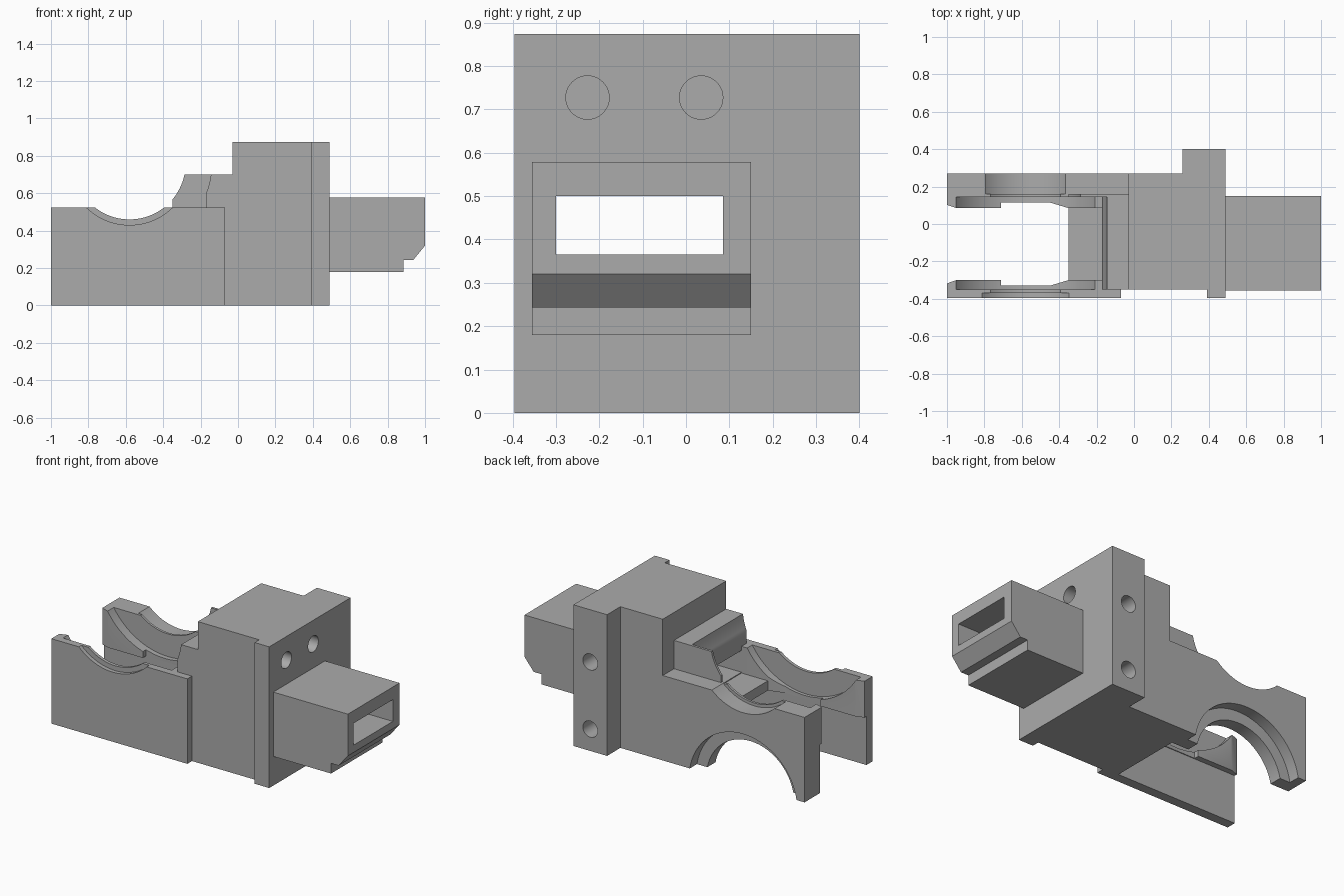
import bpy, bmesh, math
from mathutils import Vector

if "Cube" in bpy.data.objects:
    bpy.data.objects.remove(bpy.data.objects["Cube"])

grey = bpy.data.materials.new("plain grey")
grey.diffuse_color = (0.41, 0.41, 0.41, 1)
grey.use_nodes = True
grey.node_tree.nodes["Principled BSDF"].inputs["Base Color"].default_value = grey.diffuse_color
WHEEL = (-0.58, 0.76)    # axis of the round recess (x, z)
ARCH = (-0.58, -0.06)    # axis of the lower arch (x, z)


def prism(name, pts, a, b, axis="y"):
    """Extrude an outline from a to b along an axis."""
    place = {"x": lambda p, t: (t, p[0], p[1]),
             "y": lambda p, t: (p[0], t, p[1]),
             "z": lambda p, t: (p[0], p[1], t)}[axis]
    bm = bmesh.new()
    lo = [bm.verts.new(place(p, a)) for p in pts]
    hi = [bm.verts.new(place(p, b)) for p in pts]
    bm.faces.new(lo)
    bm.faces.new(hi[::-1])
    for i in range(len(pts)):
        j = (i + 1) % len(pts)
        bm.faces.new((lo[i], hi[i], hi[j], lo[j]))
    bmesh.ops.recalc_face_normals(bm, faces=bm.faces)
    me = bpy.data.meshes.new(name)
    bm.to_mesh(me)
    bm.free()
    me.materials.append(grey)
    ob = bpy.data.objects.new(name, me)
    bpy.context.collection.objects.link(ob)
    return ob


def box(name, x, y, z):
    return prism(name, [(x[0], z[0]), (x[1], z[0]), (x[1], z[1]), (x[0], z[1])], *y)


def rod(c, r, a, b, axis="y", n=96):
    pts = [(c[0] + r * math.cos(2 * math.pi * i / n),
            c[1] + r * math.sin(2 * math.pi * i / n)) for i in range(n)]
    return prism("cutter", pts, a, b, axis)


def cut(ob, *cutters):
    """Subtract cutters, then remove them."""
    bpy.context.view_layer.objects.active = ob
    for c in cutters:
        m = ob.modifiers.new("cut", "BOOLEAN")
        m.operation, m.solver, m.object = "DIFFERENCE", "EXACT", c
        bpy.ops.object.modifier_apply(modifier=m.name)
        bpy.data.objects.remove(c)


def recess():
    return rod(WHEEL, 0.44, -0.36, 0.145)


def slot():
    return box("cutter", (-0.5, 1.2), (-0.30, 0.085), (0.365, 0.50))


# Main block with recess, through slot and two face holes
body = prism("body", [(-0.17, 0), (0.49, 0), (0.49, 0.873), (-0.03, 0.873),
                      (-0.03, 0.7), (-0.17, 0.7)], -0.35, 0.16)
cut(body, recess(), slot(), *[rod((y, 0.727), 0.05, 0.29, 0.6, "x", 40) for y in (-0.227, 0.035)])
prism("body_back", [(-0.17, 0), (0.49, 0), (0.49, 0.873), (-0.03, 0.873),
                    (-0.03, 0.525), (-0.17, 0.525)], 0.16, 0.27)

# Mounting flanges
box("front_flange", (0.39, 0.49), (-0.395, -0.35), (0, 0.873))
flange = box("back_flange", (0.26, 0.49), (0.27, 0.4), (0, 0.873))
cut(flange, *[rod((0.375, z), 0.05, 0.29, 0.5, "y", 40) for z in (0.135, 0.55)])

# Hollow connector nose
nose = prism("connector", [(0.49, 0.18), (0.885, 0.18), (0.885, 0.243), (0.937, 0.243),
                           (1.0, 0.32), (1.0, 0.578), (0.49, 0.578)], -0.355, 0.15)
cut(nose, slot())

# Front arm with stepped round cut-out
arm = box("front_arm", (-1, -0.07), (-0.395, -0.35), (0, 0.525))
cut(arm, rod(WHEEL, 0.33, -0.5, -0.37), rod(WHEEL, 0.30, -0.5, -0.2))

# Back arm with round cut-out on top and stepped arch below
arm = box("back_arm", (-1, -0.17), (0.145, 0.27), (0, 0.525))
cut(arm, rod(WHEEL, 0.318, 0.16, 0.4), rod(WHEEL, 0.30, 0.0, 0.4),
    rod(ARCH, 0.37, 0.2, 0.4), rod(ARCH, 0.30, 0.0, 0.4))

# Thin rib above the back arm
rib = box("rib", (-0.35, -0.17), (0.145, 0.16), (0.525, 0.7))
cut(rib, rod(WHEEL, 0.30, 0.0, 0.4))

# Inner liners, mirrored about the middle of the gap
MID = -0.1075
plan = [(-1, 0.21), (-0.95, 0.1925), (-0.71, 0.1925), (-0.71, 0.2225), (-0.45, 0.2225),
        (-0.35, 0.1925), (-0.17, 0.1925)]
for side, wall, name in ((-1, -0.35, "front_liner"), (1, 0.145, "back_liner")):
    pts = [(x, MID + side * d) for x, d in plan] + [(-0.17, wall), (-1, wall)]
    upper = prism(name, pts, 0.3, 0.525, "z")
    cut(upper, recess())
    y = sorted((wall, MID + side * 0.2275))
    lower = box(name + "_lower", (-1, -0.17), y, (0, 0.3))
    if side > 0:
        cut(lower, rod(ARCH, 0.30, 0.0, 0.4))

# Ledge between the arms
box("ledge", (-0.35, -0.17), (-0.30, 0.085), (0.3, 0.36))

# Smooth the curved walls, keep edges crisp
for ob in bpy.context.scene.objects:
    ob.select_set(True)
bpy.context.view_layer.objects.active = body
bpy.ops.object.shade_smooth_by_angle(angle=math.radians(30))
